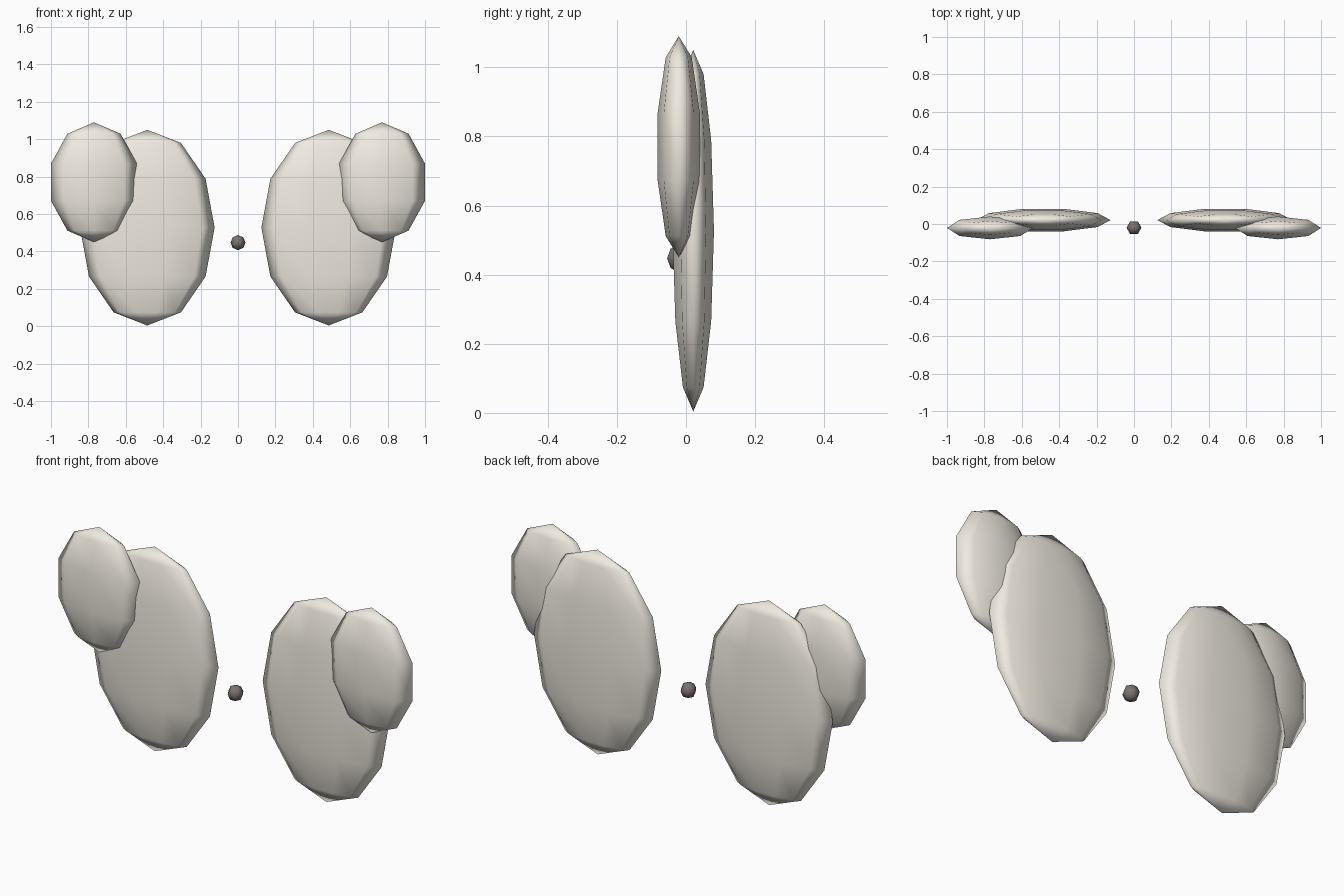
import bpy
from math import pi

if "Cube" in bpy.data.objects:
    bpy.data.objects.remove(bpy.data.objects["Cube"])


def material(name, color):
    mat = bpy.data.materials.new(name)
    mat.diffuse_color = (*color, 1)
    mat.use_nodes = True
    mat.node_tree.nodes["Principled BSDF"].inputs["Base Color"].default_value = mat.diffuse_color
    return mat


def ellipsoid(name, loc, radii, segments, rings, mat):
    """Low-poly stretched sphere with a vertex column on the x axis and smooth shading."""
    bpy.ops.mesh.primitive_uv_sphere_add(segments=segments, ring_count=rings, radius=1,
                                         location=loc, rotation=(0, 0, pi / 2))
    obj = bpy.context.object
    obj.name = name
    bpy.ops.object.transform_apply(location=False, rotation=True, scale=False)
    obj.scale = radii
    bpy.ops.object.transform_apply(location=False, rotation=False, scale=True)
    bpy.ops.object.shade_smooth()
    obj.data.materials.append(mat)
    return obj


cream = material("cream", (0.87, 0.83, 0.75))
dark = material("dark_bead", (0.2, 0.17, 0.16))

# Paired flattened lobes, mirrored across x = 0
for side, label in ((-1, "left"), (1, "right")):
    ellipsoid(f"large_lobe_{label}", (side * 0.485, 0.021, 0.527), (0.36, 0.063, 0.523), 10, 6, cream)
    ellipsoid(f"small_lobe_{label}", (side * 0.77, -0.021, 0.77), (0.242, 0.064, 0.32), 8, 5, cream)

# Small dark bead in the centre
ellipsoid("centre_bead", (0, -0.02, 0.447), (0.04, 0.04, 0.04), 6, 4, dark)
